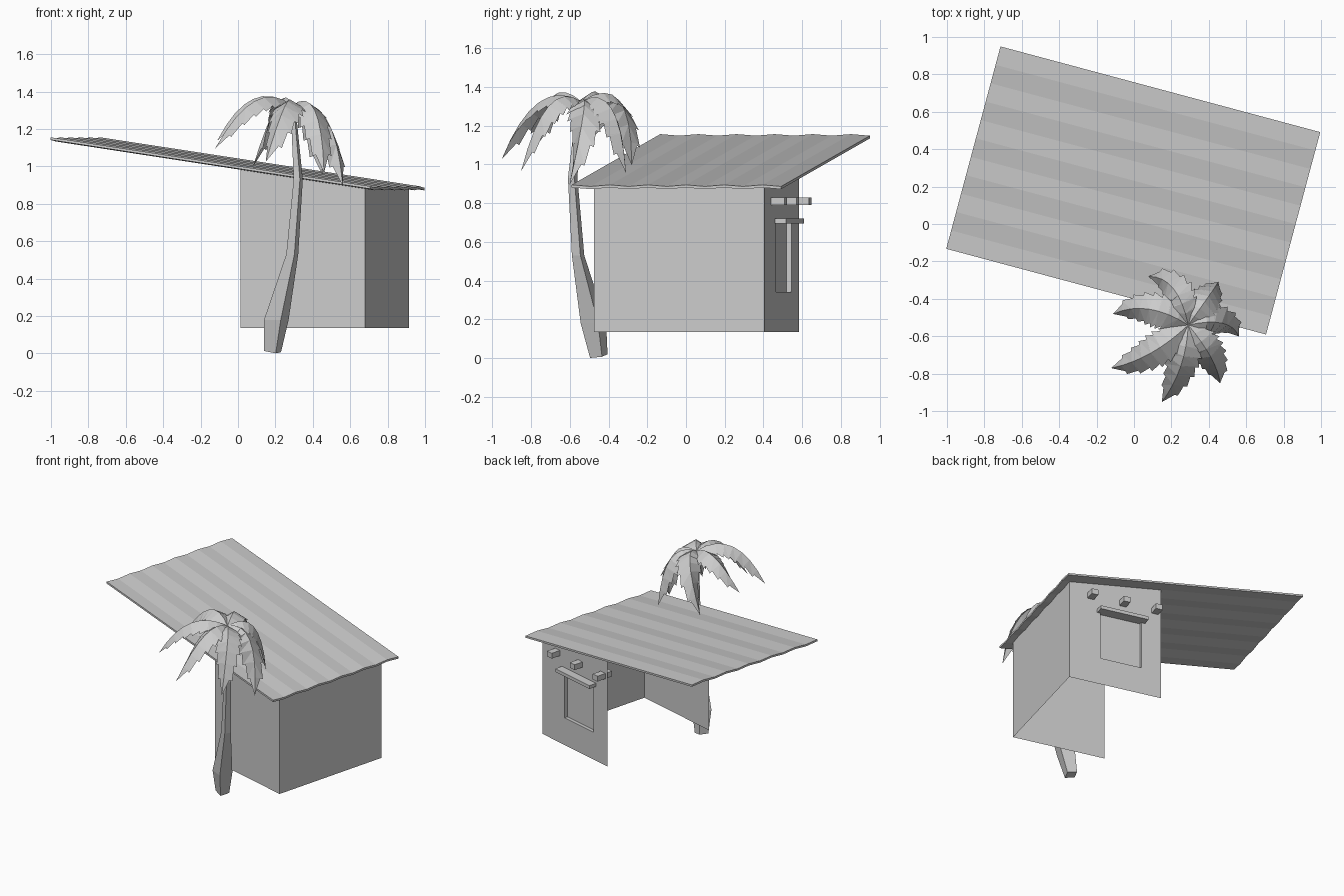
import bpy, math
from mathutils import Vector, Matrix

if "Cube" in bpy.data.objects:
    bpy.data.objects.remove(bpy.data.objects["Cube"])

# Hut frame: origin at front-right wall corner, u to the right, v to the back
HUT = Matrix.Translation((0.68, -0.475, 0)) @ Matrix.Rotation(math.radians(-15), 4, 'Z')
DEPTH, LENGTH, FLOOR = 0.91, 0.69, 0.135


def make(name, verts, faces, matrix=Matrix()):
    me = bpy.data.meshes.new(name)
    me.from_pydata([matrix @ Vector(v) for v in verts], [], faces)
    me.update()
    ob = bpy.data.objects.new(name, me)
    bpy.context.collection.objects.link(ob)
    return ob


def box(name, u, v, z):
    verts = [(a, b, c) for a in u for b in v for c in z]
    faces = [(0, 1, 3, 2), (4, 6, 7, 5), (0, 4, 5, 1), (2, 3, 7, 6), (0, 2, 6, 4), (1, 5, 7, 3)]
    return make(name, verts, faces, HUT)


def roof_z(u):
    return 0.893 - 0.148 * (u - 0.055)


# Corrugated sloping roof sheet
N, T = 11, 0.014
verts = []
for i in range(N + 1):
    v = -0.105 + 1.12 * i / N
    ripple = 0.004 * (-1) ** i
    for u in (-1.715, 0.055):
        for dz in (0, -T):
            verts.append((u, v, roof_z(u) + ripple - 0.003 + dz))
faces = [(0, 1, 3, 2), (4 * N, 4 * N + 2, 4 * N + 3, 4 * N + 1)]
for i in range(N):
    a, b = 4 * i, 4 * i + 4
    faces += [(a, a + 2, b + 2, b), (a + 1, b + 1, b + 3, a + 3),
              (a, b, b + 1, a + 1), (a + 2, a + 3, b + 3, b + 2)]
make("roof", verts, faces, HUT)


# Thin walls: front and right, open on the left
def wall_corners(u0, v0, u1, v1):
    return [(u0, v0, FLOOR), (u1, v1, FLOOR), (u1, v1, roof_z(u1) - T), (u0, v0, roof_z(u0) - T)]


make("front_wall", wall_corners(-LENGTH, 0, 0, 0), [(0, 1, 2, 3)], HUT)
make("right_wall", wall_corners(0, 0, 0, DEPTH), [(0, 1, 2, 3)], HUT)

# Back wall with a recessed window
W0, W1, WZ0, WZ1 = -0.235, -0.545, 0.34, 0.70
verts = wall_corners(0, DEPTH, -LENGTH, DEPTH)
for v in (DEPTH, DEPTH - 0.027):
    verts += [(W0, v, WZ0), (W1, v, WZ0), (W1, v, WZ1), (W0, v, WZ1)]
faces = [(8, 9, 10, 11)]
for i in range(4):
    j = (i + 1) % 4
    faces += [(i, j, 4 + j, 4 + i), (4 + i, 4 + j, 8 + j, 8 + i)]
make("back_wall", verts, faces, HUT)

# Window canopy and beam ends poking through the wall
box("window_canopy", (-0.57, -0.21), (DEPTH, DEPTH + 0.06), (0.695, 0.72))
for k in range(3):
    u = -0.135 - 0.2425 * k
    box(f"beam_{k + 1}", (u - 0.05, u), (DEPTH - 0.06, DEPTH + 0.072), (0.79, 0.83))

# Four-sided bent palm trunk
rings = [(0.185, -0.45, 0.01, 0.048), (0.205, -0.478, 0.18, 0.07), (0.29, -0.557, 0.53, 0.034),
         (0.322, -0.585, 0.93, 0.026), (0.295, -0.55, 1.31, 0.014)]
verts, faces = [], [(3, 2, 1, 0)]
for k, (x, y, z, r) in enumerate(rings):
    for i in range(4):
        a = math.radians(20 + 90 * i)
        tilt = -0.01 * math.cos(a + 0.9) if k == 0 else 0
        verts.append((x + r * math.cos(a), y + r * math.sin(a), max(0, z + tilt)))
        if k:
            j, b = (i + 1) % 4, 4 * (k - 1)
            faces.append((b + i, b + j, b + 4 + j, b + 4 + i))
make("palm_trunk", verts, faces)

# Palm fronds: arched rib with drooping saw-toothed halves
HUB = Vector((0.29, -0.54, 1.325))
STEPS = 8


def frond(name, mid, tip):
    mid, tip = Vector(mid), Vector(tip)

    def rib(t):  # curve through hub, mid (t=0.5) and tip
        return HUB * (2 * (t - .5) * (t - 1)) + mid * (4 * t * (1 - t)) + tip * (2 * t * (t - .5))

    def edge(t, s, w):
        d = (rib(t + 0.01) - rib(t - 0.01)).normalized()
        side = d.cross(Vector((0, 0, 1))).normalized()
        down = side.cross(d).normalized()
        return rib(t) + s * side * w - down * w * 0.6

    def width(t):
        return 0.015 + 0.078 * math.sin(math.pi * min(1, t ** 0.8)) ** 0.7

    verts, faces = [rib(i / STEPS) for i in range(STEPS + 1)], []
    for s in (-1, 1):
        for i in range(STEPS):
            t0, t1 = i / STEPS, (i + 1) / STEPS
            b = len(verts)
            verts += [edge(t0, s, width(t0) * 0.8), edge(t1 + 0.02, s, width(t1) * 1.05)]
            if i == STEPS - 1:
                verts[b + 1] = rib(1.0) + (rib(1.0) - rib(0.95)) * 0.1
            tri = [(i, b, b + 1), (i, b + 1, i + 1)]
            faces += tri if s < 0 else [f[::-1] for f in tri]
    make(name, verts, faces)


FRONDS = [((0.21, -0.345, 1.33), (0.08, -0.28, 1.0)),
          ((0.08, -0.455, 1.36), (-0.11, -0.48, 1.14)),
          ((0.09, -0.69, 1.35), (-0.12, -0.77, 1.1)),
          ((0.25, -0.76, 1.32), (0.15, -0.95, 1.03)),
          ((0.41, -0.71, 1.30), (0.46, -0.85, 0.97)),
          ((0.47, -0.53, 1.26), (0.56, -0.60, 0.90)),
          ((0.40, -0.385, 1.29), (0.45, -0.31, 0.96))]
for k, (m, t) in enumerate(FRONDS):
    frond(f"palm_frond_{k + 1}", m, t)
